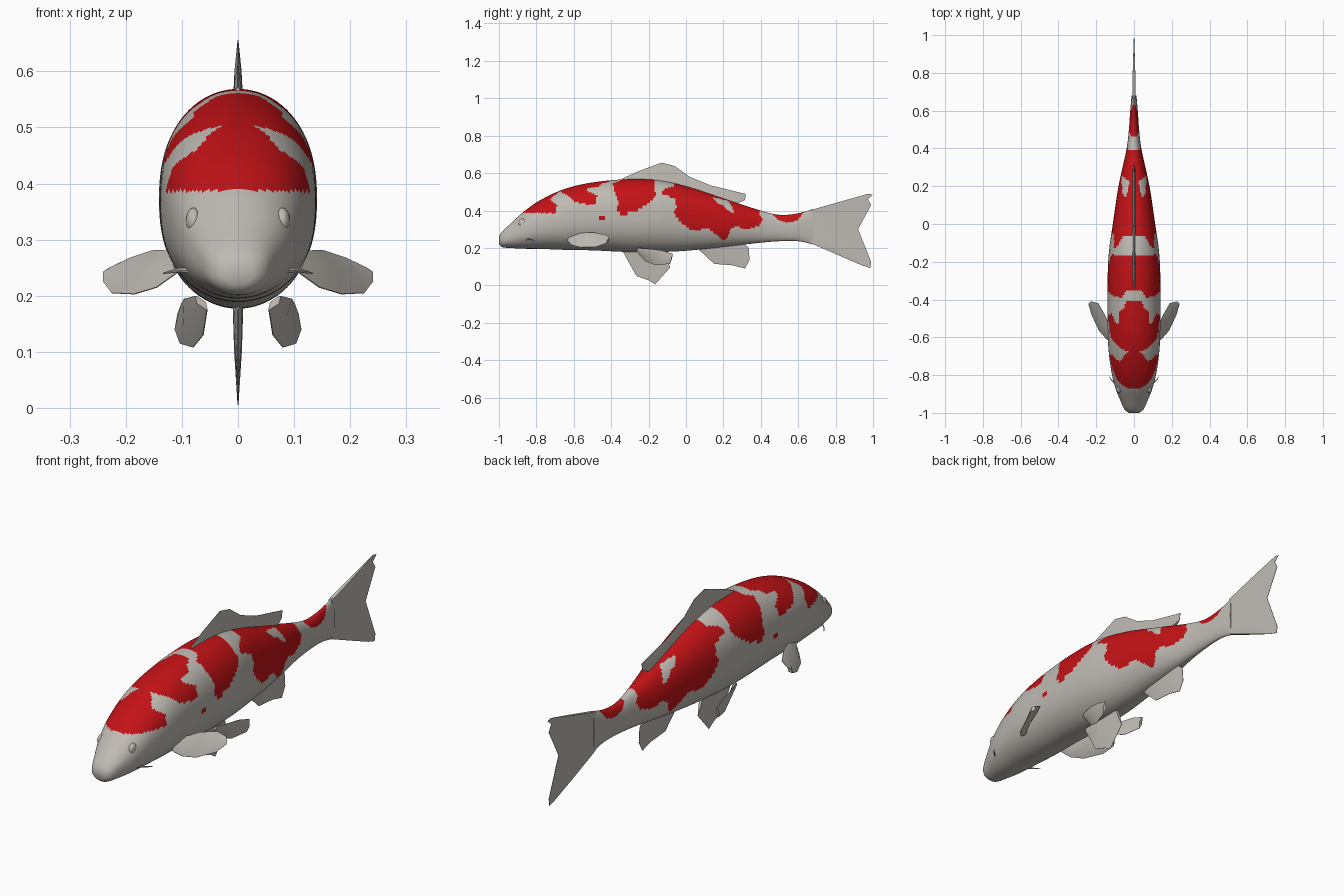
import bpy, bmesh, math
from mathutils import Vector as V

if "Cube" in bpy.data.objects:
    bpy.data.objects.remove(bpy.data.objects["Cube"])


def material(name, rgb):
    m = bpy.data.materials.new(name)
    m.diffuse_color = (*rgb, 1)
    m.use_nodes = True
    m.node_tree.nodes["Principled BSDF"].inputs["Base Color"].default_value = m.diffuse_color
    return m


WHITE = material("pale_grey", (0.52, 0.49, 0.45))
RED = material("deep_red", (0.55, 0.006, 0.008))


def finish(bm, name, angle=40, mats=(WHITE,)):
    bmesh.ops.recalc_face_normals(bm, faces=bm.faces)
    me = bpy.data.meshes.new(name)
    bm.to_mesh(me)
    bm.free()
    ob = bpy.data.objects.new(name, me)
    bpy.context.collection.objects.link(ob)
    for m in mats:
        me.materials.append(m)
    bpy.ops.object.select_all(action='DESELECT')
    ob.select_set(True)
    bpy.context.view_layer.objects.active = ob
    bpy.ops.object.shade_smooth_by_angle(angle=math.radians(angle))
    return ob


def loft(bm, loops):
    """Skin closed loops of equal length and cap both ends."""
    rings = [[bm.verts.new(p) for p in loop] for loop in loops]
    for a, b in zip(rings, rings[1:]):
        for i in range(len(a)):
            j = (i + 1) % len(a)
            bm.faces.new((a[i], a[j], b[j], b[i]))
    bm.faces.new(rings[0])
    bm.faces.new(rings[-1])


# body stations: y, top z, bottom z, half width
BODY = [(-1, .262, .220, .027), (-.985, .285, .205, .048), (-.94, .328, .200, .07),
        (-.87, .392, .196, .098), (-.78, .455, .195, .12), (-.65, .515, .190, .136),
        (-.5, .550, .187, .14), (-.3, .568, .178, .14), (-.15, .562, .178, .133),
        (0, .530, .185, .112), (.2, .465, .205, .082), (.4, .400, .228, .039),
        (.5, .377, .236, .027), (.6, .385, .236, .02), (.68, .409, .219, .013)]


def slope(i, k):
    a, b = BODY[max(i - 1, 0)], BODY[min(i + 1, len(BODY) - 1)]
    return (b[k] - a[k]) / (b[0] - a[0])


def station(y):
    i = max(n for n in range(len(BODY) - 1) if BODY[n][0] <= y + 1e-9)
    a, b = BODY[i], BODY[i + 1]
    h = b[0] - a[0]
    t = (y - a[0]) / h
    return [(2*t**3 - 3*t*t + 1) * a[k] + (3*t*t - 2*t**3) * b[k]
            + h * (t**3 - 2*t*t + t) * slope(i, k) + h * (t**3 - t*t) * slope(i + 1, k)
            for k in (1, 2, 3)]


# red patches drawn in side view (y, z), the same on both flanks
PATCHES = [
    [(-.89, .388), (-.70, .385), (-.69, .43), (-.73, .46), (-.68, .50), (-.67, .7), (-.89, .7)],
    [(-.69, .507), (-.64, .485), (-.60, .45), (-.55, .435), (-.48, .435), (-.475, .48),
     (-.52, .50), (-.53, .52), (-.47, .525), (-.45, .545), (-.41, .553), (-.40, .7), (-.69, .7)],
    [(-.35, .7), (-.35, .56), (-.39, .545), (-.38, .50), (-.36, .44), (-.37, .395), (-.34, .37),
     (-.30, .39), (-.25, .405), (-.2, .44), (-.155, .48), (-.17, .51), (-.16, .7)],
    [(-.07, .7), (-.06, .53), (-.12, .515), (-.13, .49), (-.06, .465), (-.05, .42), (-.065, .39),
     (-.03, .335), (.02, .30), (.06, .293), (.11, .31), (.14, .29), (.2, .235), (.225, .26),
     (.235, .295), (.26, .315), (.32, .30), (.385, .315), (.41, .35), (.39, .38), (.38, .7)],
    [(.455, .7), (.465, .375), (.5, .345), (.55, .335), (.6, .35), (.625, .385), (.66, .42), (.66, .7)],
    [(-.465, .355), (-.45, .345), (-.435, .355), (-.435, .368), (-.465, .368)],
]
GAP = [(.14, .472), (.17, .44), (.20, .425), (.235, .39), (.255, .39), (.245, .42), (.225, .452)]


def inside(poly, y, z):
    hit = False
    for (y1, z1), (y2, z2) in zip(poly, poly[1:] + poly[:1]):
        if (z1 > z) != (z2 > z) and y < y1 + (z - z1) * (y2 - y1) / (z2 - z1):
            hit = not hit
    return hit


# body
SEG, RINGS = 84, 210
loops = []
for r in range(RINGS + 1):
    y = -1 + 1.68 * r / RINGS
    top, bot, w = station(y)
    loop = []
    for s in range(SEG):
        a = 2 * math.pi * s / SEG
        c = math.copysign(abs(math.cos(a)) ** .85, math.cos(a))
        loop.append((w * math.sin(a), y, (top + bot) / 2 + (top - bot) / 2 * c))
    loops.append(loop)
bm = bmesh.new()
loft(bm, loops)
for f in bm.faces:
    c = f.calc_center_median()
    if any(inside(p, c.y, c.z) for p in PATCHES) and not inside(GAP, c.y, c.z):
        f.material_index = 1
finish(bm, "body", 50, (WHITE, RED))


def fin(name, base, tip, t, base_t=1.0, sides=(1,)):
    """Blade between a base edge and a free edge, thinning to nothing at the free edge."""
    for s in sides:
        A = [V((p[0] * s, p[1], p[2])) for p in base]
        B = [V((p[0] * s, p[1], p[2])) for p in tip]
        n = (A[-1] - A[0]).cross(B[len(B) // 2] - A[len(A) // 2]).normalized()
        bm = bmesh.new()
        loft(bm, [(a + n * t * base_t, (a + b) / 2 + n * t * .7, b + n * .0008,
                   b - n * .0008, (a + b) / 2 - n * t * .7, a - n * t * base_t)
                  for a, b in zip(A, B)])
        finish(bm, name if len(sides) == 1 else name + ("_right" if s > 0 else "_left"))


def mid(pts):
    return [(0, y, z) for y, z in pts]


# fins on the centre line
fin("tail_fin", mid([(.665, z) for z in (.402, .395, .38, .36, .31, .26, .235, .226)]),
    mid([(.975, .49), (.998, .485), (.972, .46), (.99, .43), (.92, .30), (.99, .125),
         (.985, .093), (.94, .107)]), .009)
fin("dorsal_fin", mid([(-.34, .55), (-.25, .55), (-.15, .545), (-.06, .53), (.02, .51),
                       (.13, .475), (.22, .445), (.27, .435)]),
    mid([(-.34, .572), (-.25, .612), (-.13, .656), (-.06, .638), (.02, .58), (.13, .535),
         (.32, .488), (.315, .456)]), .009)
fin("belly_fin", mid([(-.33, .2), (-.29, .2), (-.24, .2), (-.18, .2), (-.12, .2)]),
    mid([(-.335, .175), (-.265, .05), (-.2, .027), (-.165, .005), (-.085, .095)]), .010)
fin("anal_fin", mid([(.07, .22), (.11, .22), (.16, .23), (.2, .235), (.24, .245), (.28, .25)]),
    mid([(.07, .19), (.15, .115), (.25, .107), (.315, .09), (.34, .135), (.335, .20)]), .010)

# paired fins
fin("pectoral_fin", [(.11, -.61, .262), (.12, -.57, .28), (.15, -.49, .281), (.19, -.42, .268), (.228, -.41, .25)],
    [(.11, -.635, .24), (.145, -.61, .215), (.185, -.565, .203), (.225, -.48, .205), (.24, -.425, .225)],
    .013, .1, (1, -1))
fin("pelvic_fin", [(.075, -.26, .20), (.095, -.19, .195), (.10, -.13, .187), (.107, -.07, .168)],
    [(.055, -.26, .175), (.062, -.22, .13), (.08, -.165, .108), (.103, -.085, .115)],
    .012, .1, (1, -1))

# eyes and barbels
for s, side in ((1, "right"), (-1, "left")):
    bm = bmesh.new()
    bmesh.ops.create_uvsphere(bm, u_segments=16, v_segments=10, radius=.024)
    bmesh.ops.scale(bm, vec=(.6, 1, 1), verts=bm.verts)
    bmesh.ops.translate(bm, vec=(s * .079, -.872, .333), verts=bm.verts)
    finish(bm, "eye_" + side)
    path = [(.082, -.86, .245), (.105, -.84, .246), (.12, -.825, .243), (.133, -.805, .24)]
    bm = bmesh.new()
    loft(bm, [[(s * x + r * math.cos(k * math.pi / 3), y, z + r * math.sin(k * math.pi / 3))
               for k in range(6)] for (x, y, z), r in zip(path, (.005, .004, .003, .001))])
    finish(bm, "barbel_" + side)

# lips
for name, z, y in (("upper_lip", .243, -.966), ("lower_lip", .222, -.960)):
    bm = bmesh.new()
    bmesh.ops.create_uvsphere(bm, u_segments=20, v_segments=10, radius=1)
    bmesh.ops.scale(bm, vec=(.05, .033, .012), verts=bm.verts)
    bmesh.ops.translate(bm, vec=(0, y, z), verts=bm.verts)
    finish(bm, name)
